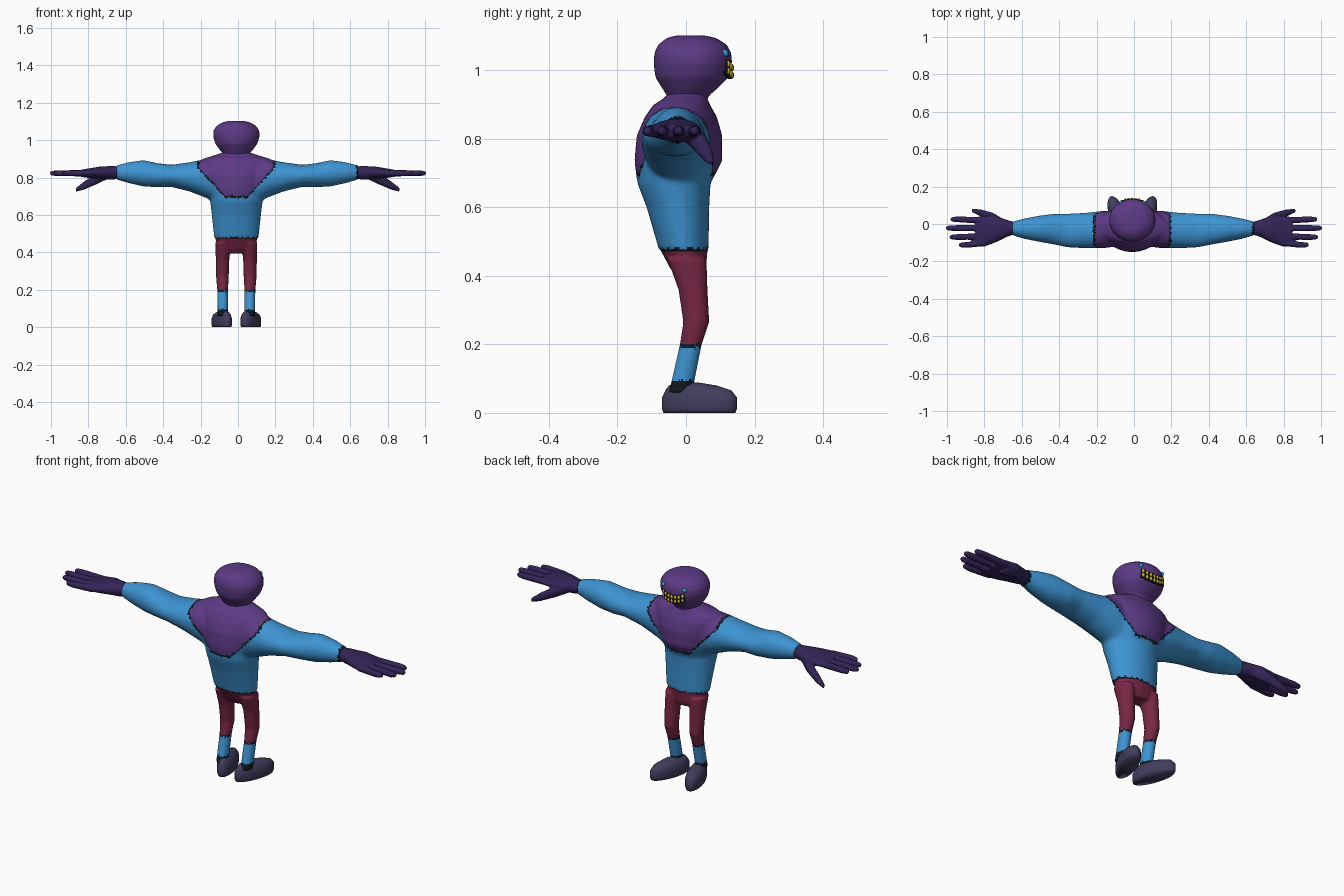
import bpy, bmesh, math, random
from mathutils import Matrix, Vector

random.seed(4)
if "Cube" in bpy.data.objects:
    bpy.data.objects.remove(bpy.data.objects["Cube"])


def material(name, r, g, b):
    m = bpy.data.materials.new(name)
    m.use_nodes = True
    m.diffuse_color = (r, g, b, 1)
    m.node_tree.nodes["Principled BSDF"].inputs["Base Color"].default_value = (r, g, b, 1)
    return m


PURPLE = material("purple skin", 0.107, 0.043, 0.233)
BLUE = material("blue cloth", 0.047, 0.296, 0.65)
MAROON = material("maroon cloth", 0.188, 0.02, 0.059)
SHOE = material("slate shoe", 0.051, 0.047, 0.107)
HAND = material("dark violet", 0.033, 0.018, 0.095)
TRIM = material("dark trim", 0.005, 0.01, 0.013)
YELLOW = material("yellow teeth", 0.65, 0.48, 0.01)
EYE = material("eye blue", 0.033, 0.319, 0.6)


def loft(bm, rings, axis="z", side=1, sides=28):
    """Closed tube through elliptical rings (t, a0, a1, b0, b1) along an axis."""
    loops = []
    for t, a0, a1, b0, b1 in rings:
        loop = []
        for i in range(sides):
            w = 2 * math.pi * i / sides
            a = (a0 + a1) / 2 + (a1 - a0) / 2 * math.cos(w)
            b = (b0 + b1) / 2 + (b1 - b0) / 2 * math.sin(w)
            x, y, z = (a, b, t) if axis == "z" else (t, a, b)
            loop.append(bm.verts.new((x * side, y, z)))
        loops.append(loop)
    for p, q in zip(loops, loops[1:]):
        for i in range(sides):
            j = (i + 1) % sides
            bm.faces.new((p[i], p[j], q[j], q[i]))
    bm.faces.new(loops[0][::-1])
    bm.faces.new(loops[-1])


def finish(name, bm, mats, rule=None, voxel=0, smooth=4):
    """Turn a bmesh into an object, fuse its volumes, and colour faces by rule."""
    bmesh.ops.recalc_face_normals(bm, faces=bm.faces)
    for v in bm.verts:  # the trunk sits slightly off the middle of the arm span
        v.co.x -= 0.01 * (1 - min(1, abs(v.co.x)))
    me = bpy.data.meshes.new(name)
    bm.to_mesh(me)
    bm.free()
    ob = bpy.data.objects.new(name, me)
    bpy.context.collection.objects.link(ob)
    if voxel:
        r = ob.modifiers.new("fuse", "REMESH")
        r.mode = "VOXEL"
        r.voxel_size = voxel
        s = ob.modifiers.new("soften", "SMOOTH")
        s.factor = 0.5
        s.iterations = smooth
        dg = bpy.context.evaluated_depsgraph_get()
        me = bpy.data.meshes.new_from_object(ob.evaluated_get(dg))
        ob.modifiers.clear()
        ob.data = me
    me.materials.clear()
    for m in mats:
        me.materials.append(m)
    for p in me.polygons:
        p.use_smooth = True
        p.material_index = rule(p.center) if rule else 0
    return ob


def body(rows):
    """Rings symmetric in x from (z, half width, y back, y front)."""
    return [(z, -h, h, y0, y1) for z, h, y0, y1 in rows]


def jag():
    return random.uniform(-0.004, 0.004)


# Head and neck
bm = bmesh.new()
loft(bm, body([(0.89, 0.08, -0.05, 0.06), (0.925, 0.068, -0.055, 0.065),
               (0.945, 0.087, -0.068, 0.09), (0.98, 0.112, -0.09, 0.125),
               (1.02, 0.125, -0.095, 0.135), (1.05, 0.123, -0.093, 0.133),
               (1.075, 0.107, -0.082, 0.12), (1.094, 0.077, -0.058, 0.09),
               (1.102, 0.045, -0.03, 0.055)]))
finish("head", bm, [PURPLE], voxel=0.008)

# Sweater: trunk and sleeves fused, with a pointed cowl front and back
bm = bmesh.new()
loft(bm, body([(0.472, 0.118, -0.078, 0.066), (0.6, 0.132, -0.115, 0.068),
               (0.67, 0.14, -0.142, 0.072), (0.735, 0.155, -0.151, 0.106),
               (0.81, 0.172, -0.144, 0.106), (0.865, 0.19, -0.12, 0.09),
               (0.9, 0.182, -0.095, 0.07), (0.918, 0.12, -0.065, 0.062),
               (0.935, 0.07, -0.05, 0.058)]))
for s in (1, -1):
    loft(bm, [(0.08, -0.12, 0.07, 0.65, 0.89), (0.16, -0.13, 0.07, 0.69, 0.9),
              (0.25, -0.13, 0.06, 0.725, 0.882), (0.35, -0.125, 0.055, 0.75, 0.868),
              (0.42, -0.11, 0.055, 0.748, 0.876), (0.5, -0.096, 0.045, 0.752, 0.893),
              (0.58, -0.08, 0.03, 0.77, 0.882), (0.65, -0.06, 0.012, 0.79, 0.864)],
         axis="x", side=s)


def sweater_rule(c):
    x = abs(c.x + 0.01)
    cowl = min(c.z - 0.69 - 1.1 * max(0, x - 0.06), 0.21 - x) + jag()
    if cowl > 0.012:
        return 1
    hem = min(c.z - 0.48, 0.642 - x) + jag()
    return 2 if cowl > 0 or hem < 0 else 0


finish("sweater", bm, [BLUE, PURPLE, TRIM], sweater_rule, voxel=0.008, smooth=6)

# Trousers and socks
bm = bmesh.new()
loft(bm, body([(0.395, 0.075, -0.025, 0.05), (0.42, 0.1, -0.045, 0.058),
               (0.485, 0.115, -0.08, 0.064)]))
for s in (1, -1):
    loft(bm, [(0.45, 0.03, 0.112, -0.055, 0.06), (0.36, 0.037, 0.11, -0.022, 0.063),
              (0.265, 0.04, 0.108, -0.008, 0.068), (0.2, 0.044, 0.102, -0.018, 0.046),
              (0.06, 0.044, 0.1, -0.05, 0.018)], side=s)


def trouser_rule(c):
    z = c.z + jag()
    if z > 0.2:
        return 0
    return 2 if z > 0.19 or z < 0.095 else 1


finish("trousers_and_socks", bm, [MAROON, BLUE, TRIM], trouser_rule, voxel=0.006, smooth=3)

for s, label in ((1, "left"), (-1, "right")):
    # Hand: palm, four fingers and a drooping thumb
    bm = bmesh.new()
    loft(bm, [(0.62, -0.052, 0.006, 0.796, 0.858), (0.67, -0.066, 0.02, 0.788, 0.862),
              (0.74, -0.1, 0.045, 0.792, 0.858), (0.8, -0.122, 0.045, 0.798, 0.848),
              (0.845, -0.12, 0.038, 0.805, 0.84)], axis="x", side=s)
    for root, y, tip in ((-0.1, -0.112, 0.935), (-0.065, -0.07, 0.985),
                         (-0.022, -0.022, 1.005), (0.018, 0.025, 0.98)):
        loft(bm, [(t, yy - r, yy + r, 0.823 - r, 0.823 + r) for t, yy, r in
                  ((0.79, root, 0.018), (tip - 0.04, y, 0.016),
                   (tip - 0.01, y, 0.013), (tip, y, 0.007))], axis="x", side=s, sides=12)
    loft(bm, [(t, y - r, y + r, z - r * 1.2, z + r * 1.2) for t, y, z, r in
              ((0.69, 0.0, 0.82, 0.022), (0.75, 0.035, 0.795, 0.025),
               (0.82, 0.06, 0.758, 0.019), (0.865, 0.072, 0.734, 0.009))],
         axis="x", side=s, sides=12)
    finish(label + "_hand", bm, [HAND], voxel=0.005, smooth=2)

    # Shoe, turned outwards toward the toe
    bm = bmesh.new()
    loft(bm, [(z, 0.078 - h, 0.078 + h, y0, y1) for z, h, y0, y1 in
              ((0, 0.042, -0.066, 0.144), (0.012, 0.046, -0.07, 0.149),
               (0.045, 0.046, -0.07, 0.149), (0.066, 0.04, -0.06, 0.132),
               (0.08, 0.028, -0.05, 0.09), (0.088, 0.015, -0.035, 0.04))])
    for v in bm.verts:
        v.co.x = (v.co.x + 0.28 * (v.co.y - 0.04)) * s
    finish(label + "_shoe", bm, [SHOE])

    # Eye
    bm = bmesh.new()
    bmesh.ops.create_uvsphere(bm, u_segments=12, v_segments=8, radius=0.011,
                              matrix=Matrix.Translation((0.062 * s, 0.113, 1.05)))
    finish(label + "_eye", bm, [EYE])

# Mouth backing and two rows of teeth wrapped around the face
mouth, teeth = bmesh.new(), bmesh.new()
for i in range(7):
    a = (i - 3) * 0.15
    lift = 0.012 * (a / 0.45) ** 2
    spot = Vector((0.124 * math.sin(a), 0.02 + 0.109 * math.cos(a), 0.996 + lift))
    turn = Matrix.Rotation(-a, 4, "Z")
    bmesh.ops.create_cube(mouth, size=1, matrix=Matrix.Translation(spot) @ turn
                          @ Matrix.Diagonal((0.021, 0.012, 0.042, 1)))
    for dz in (-0.01, 0.011):
        p = spot + turn @ Vector((0, 0.005, 0)) + Vector((0, 0, dz))
        bmesh.ops.create_uvsphere(teeth, u_segments=8, v_segments=6, radius=1,
                                  matrix=Matrix.Translation(p) @ turn
                                  @ Matrix.Diagonal((0.0075, 0.007, 0.01, 1)))
finish("mouth", mouth, [TRIM])
finish("teeth", teeth, [YELLOW])
